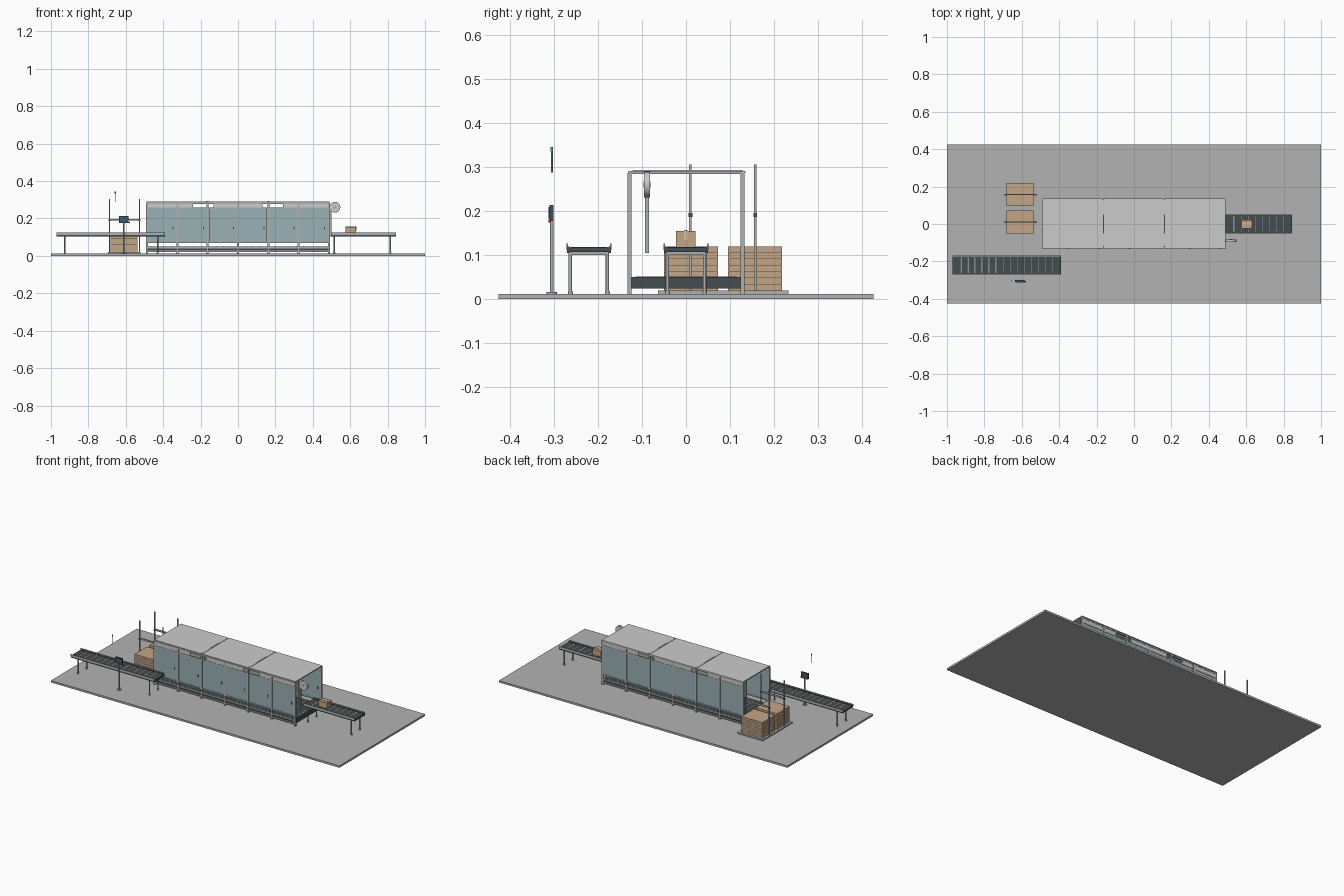
import bpy, math

if "Cube" in bpy.data.objects:
    bpy.data.objects.remove(bpy.data.objects["Cube"])

def mat(name, r, g, b):
    m = bpy.data.materials.new(name)
    m.diffuse_color = (r, g, b, 1)
    m.use_nodes = True
    m.node_tree.nodes["Principled BSDF"].inputs["Base Color"].default_value = m.diffuse_color
    return m

FLOOR = mat("floor_grey", .45, .45, .45)
STEEL = mat("steel", .42, .44, .44)
LIGHT = mat("light_sheet", .65, .67, .66)
DARK = mat("dark_metal", .06, .075, .08)
GLASS = mat("tinted_glass", .32, .44, .46)
CARD = mat("cardboard", .55, .38, .24)
TAPE = mat("tape", .68, .55, .38)
BLUE = mat("screen_blue", .03, .12, .22)
GREEN = mat("green", .02, .6, .2)
RED = mat("red", .7, .03, .03)

def box(name, x0, x1, y0, y1, z0, z1, m=STEEL):
    v = [(x, y, z) for x in (x0, x1) for y in (y0, y1) for z in (z0, z1)]
    f = [(0, 1, 3, 2), (4, 6, 7, 5), (0, 4, 5, 1), (2, 3, 7, 6), (0, 2, 6, 4), (1, 5, 7, 3)]
    me = bpy.data.meshes.new(name)
    me.from_pydata(v, [], f)
    o = bpy.data.objects.new(name, me)
    bpy.context.collection.objects.link(o)
    me.materials.append(m)
    return o

def cyl(name, c, r, length, axis='Z', m=STEEL, n=16):
    rot = {'X': (0, math.pi / 2, 0), 'Y': (math.pi / 2, 0, 0), 'Z': (0, 0, 0)}[axis]
    bpy.ops.mesh.primitive_cylinder_add(vertices=n, radius=r, depth=length, location=c, rotation=rot)
    o = bpy.context.object
    o.name = name
    o.data.materials.append(m)
    bpy.ops.object.shade_smooth_by_angle()
    return o

G = .012  # floor plate top
box("floor_plate", -1, 1, -.425, .425, 0, G, FLOOR)

# Enclosure frame: posts, rails, doors and handles on both long sides
P = [-.486 + i * .162 for i in range(7)]
for side, y in (("front", -.1285), ("back", .1285)):
    for x in P:
        box(side + "_post", x - .0055, x + .0055, y - .0045, y + .0045, G, .286)
    for z0, z1 in ((.022, .03), (.04, .05), (.07, .078), (.25, .258), (.278, .287)):
        box(side + "_rail", P[0], P[6], y - .0035, y + .0035, z0, z1)
    for a, b in zip(P, P[1:]):
        box(side + "_door_panel", a + .006, b - .006, y - .0015, y + .0015, .078, .252, GLASS)
        box(side + "_door_handle", b - .026, b - .021, y - .0045, y - .0015, .14, .155, DARK)
    for a, b in ((-.486, -.24), (-.13, .13), (.24, .486)):
        box(side + "_fascia", a, b, y - .002, y + .002, .258, .278, LIGHT)
for x in (P[0], P[6]):
    box("end_top_beam", x - .004, x + .004, -.128, .128, .284, .289)

# Roof in three sheets with joint bars
for a, b in ((-.49, -.165), (-.161, .161), (.165, .49)):
    box("roof_sheet", a, b, -.13, .135, .286, .291, LIGHT)
for x in (-.163, .163):
    bar = box("roof_joint_bar", x - .007, x + .007, -.122, .13, .287, .2925, LIGHT)
    bar.modifiers.new("round", 'BEVEL').width = .002
    box("roof_joint_slot", x - .002, x + .002, -.05, .05, .292, .2932, DARK)

# Internal low conveyor bed
box("machine_bed", -.484, .484, -.124, .124, .024, .05, DARK)
for i in range(25):
    cyl("bed_roller", (-.468 + i * .039, 0, .047), .005, .23, 'Y', STEEL, 10)

# Roller conveyors
def conveyor(name, x0, x1, yc, leg_xs):
    box(name + "_deck", x0, x1, yc - .048, yc + .048, .107, .117, DARK)
    for s in (-1, 1):
        a, b = sorted((yc + s * .044, yc + s * .05))
        box(name + "_side_rail", x0, x1, a, b, .105, .12, DARK)
        a, b = sorted((yc + s * .0475, yc + s * .051))
        box(name + "_guide", x0, x1, a, b, .112, .126)
        for x in leg_xs:
            cyl(name + "_leg", (x, yc + s * .042, (G + .107) / 2), .004, .107 - G)
            cyl(name + "_foot", (x, yc + s * .042, G + .0025), .006, .005)
    for x in leg_xs:
        box(name + "_cross_bar", x - .003, x + .003, yc - .042, yc + .042, .1, .107)
    n = int((x1 - x0 - .02) / .0375)
    for i in range(n):
        x = (x0 + x1) / 2 + (i - (n - 1) / 2) * .0375
        cyl(name + "_roller", (x, yc, .1135), .005, .084, 'Y', LIGHT, 10)

conveyor("infeed", -.97, -.39, -.22, (-.925, -.43))
conveyor("outfeed", .49, .845, 0, (.515, .815))

# Carton travelling on the outfeed
box("carton", .575, .632, -.023, .021, .1185, .155, CARD)
box("carton_tape", .574, .633, -.005, .003, .135, .1565, TAPE)

# Reel on a strip at the outfeed end
box("reel_bracket", .49, .499, -.093, -.084, .105, .24)
cyl("reel", (.518, -.0885, .26), .029, .013, 'Y', LIGHT, 32)
cyl("reel_hub", (.518, -.0885, .26), .007, .016, 'Y', STEEL)

# Blank magazine: base plate, layered stacks, guide frames
box("magazine_base", -.695, -.52, -.063, .232, G, .02, STEEL)
for y0 in (-.05, .095):
    box("stack_core", -.678, -.539, y0 + .002, y0 + .121, .02, .118, DARK)
    for i in range(7):
        z = .02 + i * .01435
        box("blank_layer", -.682, -.537, y0, y0 + .123, z, z + .0132, CARD)
for y in (.01, .157):
    for x in (-.688, -.527):
        box("magazine_post", x - .003, x + .003, y - .003, y + .003, .02, .305)
        box("magazine_clamp", x - .005, x + .005, y - .0045, y + .0045, .186, .195, DARK)
    box("magazine_cross_bar", -.688, -.527, y - .003, y + .003, .188, .198)

# Operator panel with stop button, and signal lamp
cyl("panel_post", (-.61, -.304, .097), .004, .17)
cyl("panel_foot", (-.61, -.304, G + .002), .012, .004)
box("panel_housing", -.635, -.586, -.31, -.3, .177, .214, DARK)
box("panel_screen", -.63, -.591, -.3115, -.31, .183, .209, BLUE)
cyl("stop_button", (-.582, -.309, .178), .004, .006, 'Y', RED)
cyl("signal_rod", (-.656, -.304, .311), .002, .048, 'Z', STEEL, 12)
cyl("signal_lamp", (-.656, -.304, .34), .003, .011, 'Z', GREEN, 12)
